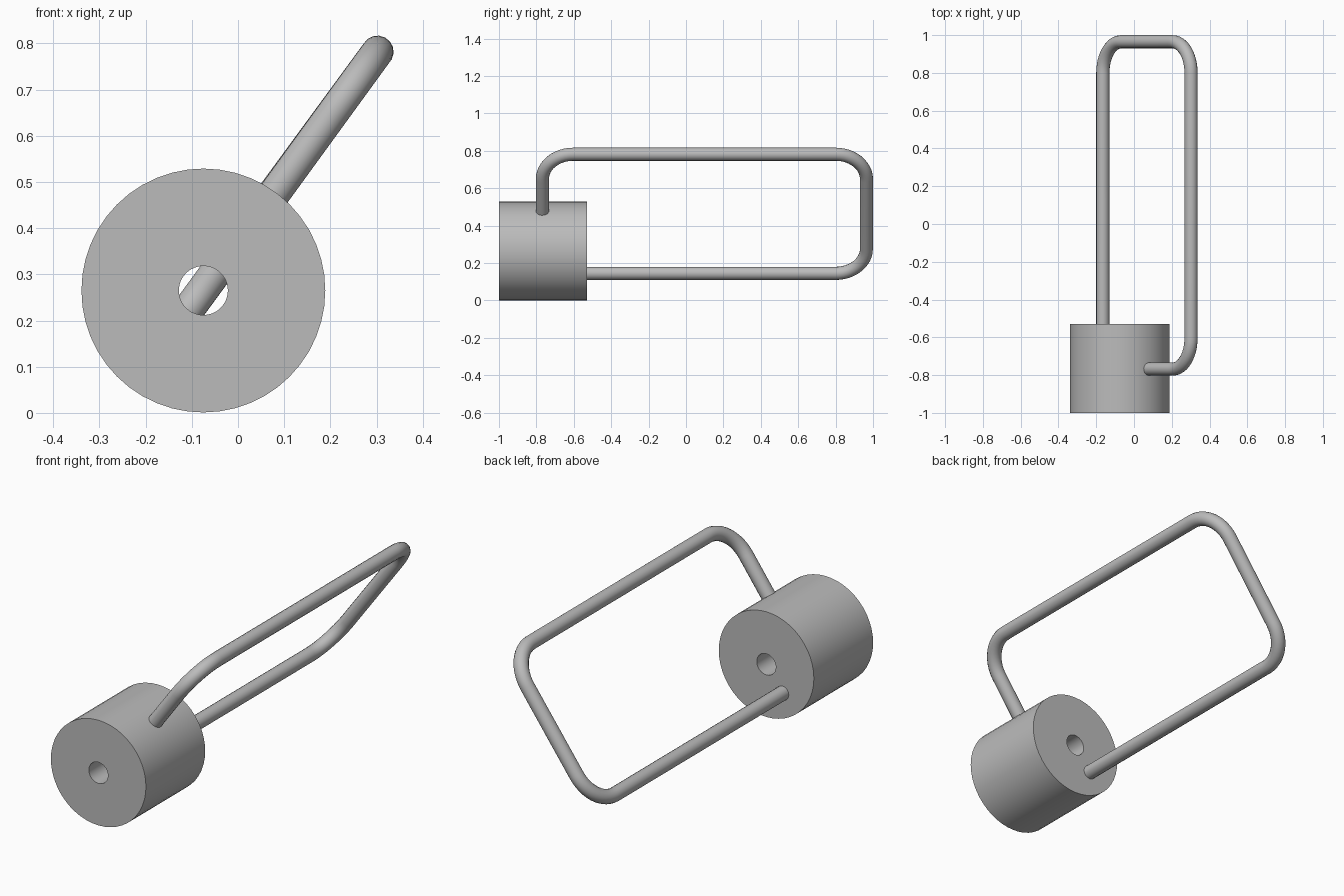
import bpy, bmesh, math
from mathutils import Vector, Matrix

cube = bpy.data.objects.get("Cube")
if cube:
    bpy.data.objects.remove(cube, do_unlink=True)

# One plain metal colour
metal = bpy.data.materials.new("grey_metal")
metal.use_nodes = True
GREY = (0.5, 0.5, 0.5, 1)
metal.diffuse_color = GREY
metal.node_tree.nodes["Principled BSDF"].inputs["Base Color"].default_value = GREY

AXIS = Vector((-0.075, 0, 0.265))   # centre line of the barrel, along y
BARREL_R, HOLE_R = 0.264, 0.053
FRONT, BACK = -1.0, -0.53
ROD_R, BEND_R = 0.035, 0.165


def finish(obj):
    obj.data.materials.clear()
    obj.data.materials.append(metal)
    bpy.ops.object.select_all(action="DESELECT")
    obj.select_set(True)
    bpy.context.view_layer.objects.active = obj
    bpy.ops.object.shade_smooth_by_angle(angle=math.radians(35))


# Barrel: a rectangular section spun about its axis, leaving a through hole
bm = bmesh.new()
section = [(HOLE_R, FRONT), (BARREL_R, FRONT), (BARREL_R, BACK), (HOLE_R, BACK)]
verts = [bm.verts.new((AXIS.x, y, AXIS.z + r)) for r, y in section]
edges = [bm.edges.new((verts[i - 1], verts[i])) for i in range(4)]
bmesh.ops.spin(bm, geom=verts + edges, cent=AXIS, axis=(0, 1, 0),
               angle=math.tau, steps=48)
bmesh.ops.remove_doubles(bm, verts=bm.verts, dist=1e-4)
bmesh.ops.recalc_face_normals(bm, faces=bm.faces)
mesh = bpy.data.meshes.new("lock_barrel")
bm.to_mesh(mesh)
bm.free()
barrel = bpy.data.objects.new("lock_barrel", mesh)
bpy.context.collection.objects.link(barrel)
finish(barrel)

# Shackle: rounded path in the tilted plane through the barrel axis
low = Vector((-0.165, 0, 0.145))
high = Vector((0.302, 0, 0.782))
radial = (high - low).normalized()
along = Vector((0, 1, 0))
near, far = along * -0.768, along * 0.965
corners = [low + far, high + far, high + near]
path = [low + along * (BACK - 0.03)] + corners + [AXIS + near + radial * 0.215]

points = [path[0]]
for before, corner, after in zip(path, path[1:], path[2:]):
    u, v = (before - corner).normalized(), (after - corner).normalized()
    centre = corner + (u + v) * BEND_R
    for i in range(13):
        a = math.pi / 2 * i / 12
        points.append(centre - (v * math.cos(a) + u * math.sin(a)) * BEND_R)
points.append(path[-1])

curve = bpy.data.curves.new("shackle", "CURVE")
curve.dimensions = "3D"
curve.bevel_depth = ROD_R
curve.bevel_resolution = 6
curve.use_fill_caps = True
spline = curve.splines.new("POLY")
spline.points.add(len(points) - 1)
for point, co in zip(spline.points, points):
    point.co = (*co, 1)
shackle = bpy.data.objects.new("shackle", curve)
bpy.context.collection.objects.link(shackle)
bpy.ops.object.select_all(action="DESELECT")
shackle.select_set(True)
bpy.context.view_layer.objects.active = shackle
bpy.ops.object.convert(target="MESH")
finish(bpy.context.view_layer.objects.active)
